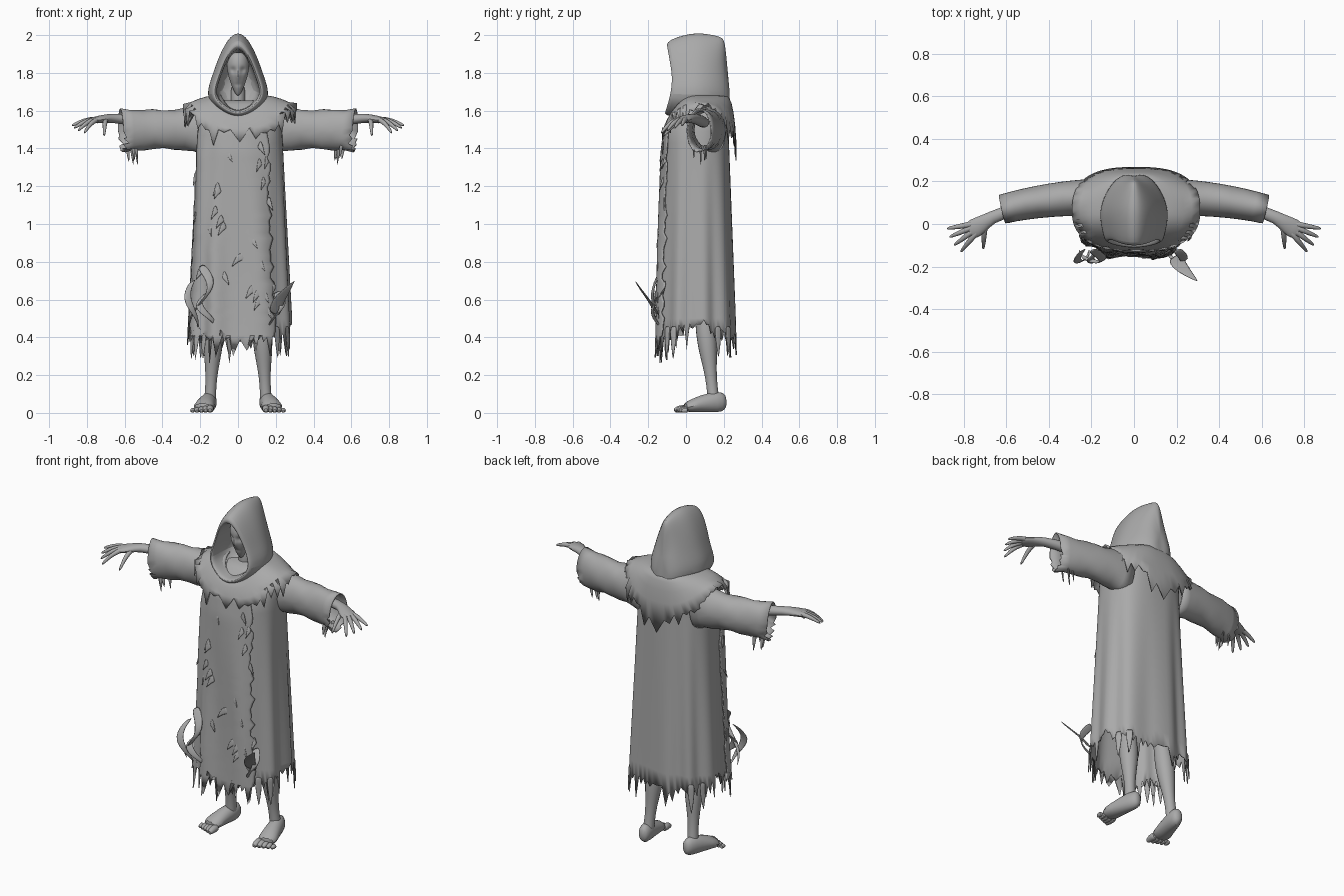
import bpy, bmesh, math, random
from math import sin, cos, tau, pi, radians, copysign
from mathutils import Vector

random.seed(7)
uniform = random.uniform
if "Cube" in bpy.data.objects:
    bpy.data.objects.remove(bpy.data.objects["Cube"])

grey = bpy.data.materials.new("plain grey")
grey.diffuse_color = (.4, .4, .4, 1)
grey.use_nodes = True
grey.node_tree.nodes["Principled BSDF"].inputs["Base Color"].default_value = grey.diffuse_color
parts = []


def clamp(value):
    return min(1, max(0, value))


def spread(count):
    """Even steps from zero to one."""
    return [i / (count - 1) for i in range(count)]


def circle(count):
    return [tau * i / count for i in range(count)]


def loft(name, rows, closed=True, caps=(False, False), smooth=0, thick=0):
    """Skin a list of equal-length point rows."""
    bm = bmesh.new()
    grid = [[bm.verts.new(point) for point in row] for row in rows]
    count = len(rows[0])
    for upper, lower in zip(grid, grid[1:]):
        for i in range(count if closed else count - 1):
            j = (i + 1) % count
            bm.faces.new((upper[i], upper[j], lower[j], lower[i]))
    for cap, row in zip(caps, (grid[0], grid[-1])):
        if cap:
            bm.faces.new(row)
    bmesh.ops.recalc_face_normals(bm, faces=bm.faces)
    mesh = bpy.data.meshes.new(name)
    bm.to_mesh(mesh)
    bm.free()
    mesh.materials.append(grey)
    obj = bpy.data.objects.new(name, mesh)
    bpy.context.collection.objects.link(obj)
    if thick:
        solid = obj.modifiers.new("thickness", 'SOLIDIFY')
        solid.thickness, solid.offset = thick, 0
    if smooth:
        rounding = obj.modifiers.new("rounding", 'SUBSURF')
        rounding.levels = rounding.render_levels = smooth
    parts.append(obj)


def sweep(path, mirror, count):
    """Elliptic rings along a path of (x, y, z, half_side, half_up)."""
    points = [Vector((mirror * x, y, z)) for x, y, z, *radii in path]
    rows = []
    for i, point in enumerate(points):
        along = (points[min(i + 1, len(points) - 1)] - points[max(i - 1, 0)]).normalized()
        up = Vector((0, 0, 1)) if abs(along.z) < .8 else Vector((0, 1, 0))
        side = along.cross(up).normalized()
        up = side.cross(along)
        half_side, half_up = path[i][3:]
        rows.append([point + side * half_side * cos(a) + up * half_up * sin(a) for a in circle(count)])
    return rows


def limb(name, path, mirror=1):
    loft(name, sweep(path, mirror, 10), caps=(True, True), smooth=1)


def ribbon(name, points, width, across):
    """Thin torn strip that tapers to a point."""
    across = Vector(across).normalized()
    rows = []
    for point, t in zip(points, spread(len(points))):
        half = across * width * (1.05 - t ** 2)
        rows.append([Vector(point) - half, Vector(point), Vector(point) + half])
    loft(name, rows, closed=False, smooth=1, thick=.006)


def oval(angle, half_width, half_depth, z, middle):
    """Point on a squarish oval."""
    c, s = cos(angle), sin(angle)
    return Vector((.01 + half_width * copysign(abs(c) ** .75, c),
                   middle + half_depth * copysign(abs(s) ** .8, s), z))


def robe(angle, z, out=0):
    """Robe surface: flares to the hem, folds below, rounds in at the shoulders."""
    rise = clamp((z - 1.5) / .18)
    shoulder = math.sqrt(1 - rise ** 2)
    fold = clamp(1.5 - z) * .01 * sin(9 * angle + sin(3 * angle)) + out
    flare = 1.4 - z
    return oval(angle, (.225 + .045 * flare) * shoulder + fold, (.17 + .03 * flare) * shoulder + fold,
                z, .055 + .05 * rise)


def hem(angle, i):
    base = .4 + .06 * abs(cos(angle)) ** 4 + .015 * sin(13 * angle)
    return base - .14 * random.random() ** 2 if i % 2 else base + uniform(0, .03)


# Robe with torn hem
angles = circle(100)
rows = [[robe(a, 1.65 - 1.15 * t ** 1.5) for a in angles] for t in spread(16)]
rows.append([robe(a, hem(a, i)) for i, a in enumerate(angles)])
loft("robe", rows, caps=(True, False), thick=.006)

# Front panel with torn sides, tucked under the mantle
rows = []
for t in spread(40):
    z = 1.56 - 1.18 * t
    start, end = radians(uniform(-168, -161)), radians(uniform(-60, -52))
    row = []
    for i, step in enumerate(spread(29)):
        a = start + (end - start) * step
        out = (.013 + .004 * sin(5 * z + 7 * a)) * clamp((1.55 - z) * 6)
        row.append(robe(a, hem(a, i) if t == 1 else z, out))
    rows.append(row)
loft("front_panel", rows, closed=False, thick=.007)

# Loose torn flaps on the front
for k in range(26):
    a, z, side = radians(uniform(-160, -50)), uniform(.5, 1.45), random.choice((-1, 1))
    points = [robe(a + side * t / 8, z - .06 * t * t, .012 + .012 * t) for t in spread(3)]
    ribbon("torn_flap", points, .022, (.4, 0, side))

# Ragged shoulder mantle
rows = []
for t in spread(6):
    row = []
    for i, a in enumerate(circle(68)):
        side_drop, end_drop = .06 * t * t, .25 * t * t if sin(a) > 0 else .08 + .12 * t
        z = 1.68 - side_drop * cos(a) ** 2 - end_drop * sin(a) ** 2
        if t == 1:
            z += .02 * sin(7 * a) + (-.08 * random.random() ** 2 if i % 2 else uniform(0, .02))
        row.append(oval(a, .1 + .2 * t, .12 + .075 * math.sqrt(t), z, .07))
    rows.append(row)
loft("shoulder_mantle", rows, thick=.007)

# Hood: one half outline, scaled at stations from the inner back, round the rim, to the nape
half = [(0, 2.02), (.055, 1.98), (.105, 1.88), (.135, 1.79), (.175, 1.68), (.12, 1.6), (0, 1.53)]
outline = half + [(-x, z) for x, z in half[-2:0:-1]]
rows = []
for scale, y in ((.6, .1), (.7, 0), (.7, -.05), (.76, -.07), (.87, -.06), (.97, 0), (1.02, .06), (.87, .13),
                 (.55, .19), (.2, .21)):
    row = []
    for x, z in outline:
        z = 1.72 + (z - 1.72) * (scale ** .1 if y > .1 else scale)
        lean = (.17 if z > 1.74 else .3) * abs(z - 1.74) * clamp((.05 - y) * 10)
        nape = .03 * clamp((1.84 - z) * 8) * clamp((y - .1) * 10)
        row.append((x * scale, y - lean + nape, z))
    rows.append(row)
loft("hood", rows, caps=(True, True), smooth=2)


# Head with eye hollows, nose, mouth and narrow chin
def bump(x, z, width, height):
    return math.exp(-(x / width) ** 2 - (z / height) ** 2)


rows = []
for t in spread(21):
    z = 1.91 - .23 * t
    radius = .067 * sin(pi * (.05 + .93 * t) ** .75) ** .6 * (1 - .35 * t)
    row = []
    for a in circle(32):
        x, y = radius * cos(a), .03 + 1.15 * radius * sin(a)
        if sin(a) < 0:
            y += .016 * bump(abs(x) - .026, z - 1.815, .013, .013)
            y -= .013 * bump(x, z - 1.785, .01, .022)
            y += .006 * bump(x, z - 1.74, .02, .006)
        row.append((x, y, z))
    rows.append(row)
loft("head", rows, caps=(True, True), smooth=1)
limb("neck", [(0, .07, 1.56 + .2 * t, .04, .04) for t in spread(3)])

for mirror, label in ((1, "left_"), (-1, "right_")):
    # Wide sleeve, deeper at the armpit, with a torn cuff
    path = []
    for t in spread(9):
        armpit = .025 * (1 - t) ** 3
        path.append((.17 + .45 * t, .125 - .055 * t * t, 1.51 - .015 * t - armpit / 2, .085 - .02 * t,
                     .11 + armpit - .015 * sin(pi * t ** .7)))
    rows = sweep(path, mirror, 32)
    for k, row in enumerate(rows):
        for i, point in enumerate(row):
            point.z += .005 * sin(2 * k + i / 2)
    for point in rows[-1][1::2]:
        if point.z < 1.48:
            point.x -= mirror * uniform(0, .03)
            point.z -= uniform(0, .02)
    loft(label + "sleeve", rows, thick=.007)
    for k in range(5):
        x, y, drop = mirror * uniform(.52, .6), uniform(.04, .12), uniform(.06, .11)
        ribbon(label + "sleeve_tatter", [(x - mirror * .01 * t, y, 1.42 - drop * t) for t in spread(3)],
               .012, (1, .5, 0))

    # Forearm and palm
    limb(label + "arm", [(.4, .11, 1.53, .04, .04), (.64, .05, 1.56, .027, .027), (.7, .01, 1.56, .036, .024),
                         (.75, -.02, 1.55, .052, .02), (.78, -.04, 1.55, .04, .014)], mirror)

    # Fingers fan out from the wrist and bend down, thumb last
    for k, degrees in enumerate((-10, -23, -37, -51, -86)):
        a, length, root = radians(degrees), .185, .05
        if k == 4:
            length, root = .13, 0
        path = []
        for t in spread(5):
            reach, radius = root + (length - root) * t, .015 - .009 * t ** 2
            path.append((.7 + reach * cos(a), .01 + reach * sin(a), 1.555 - (.035 + .014 * k) * t * t, radius, radius))
        limb(label + "finger", path, mirror)

    # Leg with calf and ankle, foot and toes
    path = []
    for t in spread(13):
        radius = .062 - .028 * t + .008 * cos(10 * t - 5)
        path.append((.11 + .04 * t, .07 + .08 * t, .75 - .72 * t, radius, radius))
    limb(label + "leg", path, mirror)
    path = []
    for t in (0, .1, .4, .7, 1):
        round_off = 1 if t else .5
        height = .06 - .035 * t * t
        path.append((.14 + .05 * t, .215 - .23 * t, height, (.037 + .025 * t) * round_off, height * round_off))
    limb(label + "foot", path, mirror)
    for k in range(5):
        radius = .022 - .002 * k
        path = []
        for t in spread(4):
            size = radius * (1 - t ** 4 / 2)
            path.append((.148 + .023 * k, .01 - (.075 - .01 * k) * t, size, size, size))
        limb(label + "toe", path, mirror)

# Curling loose strips near the hem: name, x, top, drop, swing
for name, x, top, drop, swing in (("right_long_curl", -.2, .78, .32, .06), ("right_short_curl", -.16, .64, .2, -.05),
                                  ("right_outer_curl", -.24, .7, .25, -.03), ("left_curl", .2, .64, .2, .04)):
    points = [(x + swing * sin(5 * t), -.12 - .06 * sin(pi * t), top - drop * t) for t in spread(7)]
    ribbon(name, points, .025, (.8, .4, .5))
ribbon("left_torn_sheet", [(.19, -.15, .52), (.21, -.19, .59), (.25, -.23, .64), (.3, -.27, .7)], .04, (.8, .5, -.4))

# Long hanging tatters at the hem corners
for degrees in (30, 48, 130, 150):
    for a in (radians(degrees), radians(-degrees)):
        drop = uniform(.15, .2)
        points = [robe(a, .46 - drop * t, .006) for t in spread(4)]
        ribbon("hem_tatter", points, .02, (-sin(a), cos(a), 0))

# Smooth shading with crisp folds
bpy.ops.object.select_all(action='DESELECT')
for obj in parts:
    obj.select_set(True)
bpy.context.view_layer.objects.active = parts[0]
bpy.ops.object.shade_smooth_by_angle(angle=radians(50))
